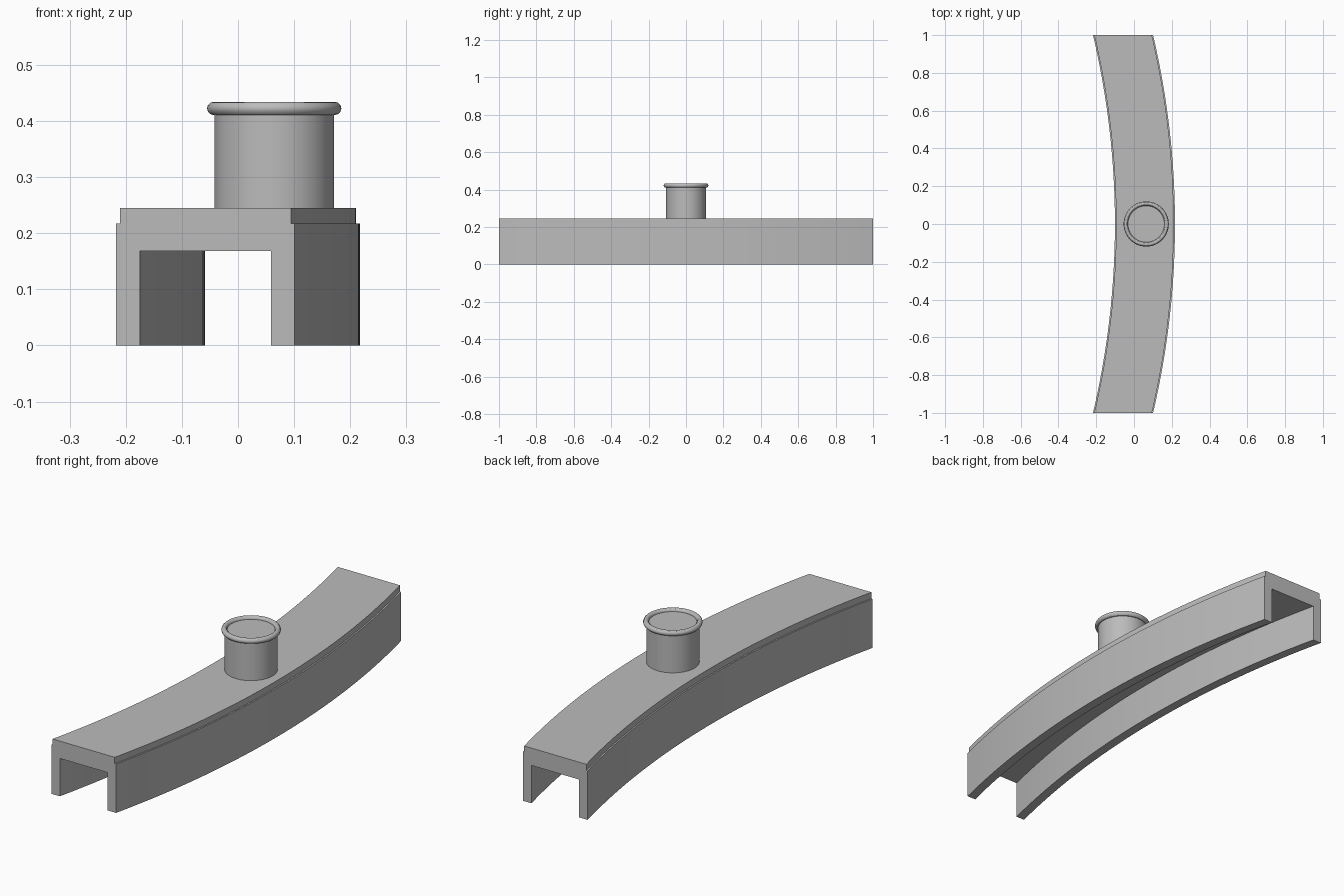
import bpy
import bmesh
import math

cube = bpy.data.objects.get("Cube")
if cube:
    bpy.data.objects.remove(cube, do_unlink=True)

grey = bpy.data.materials.new("plain grey")
grey.use_nodes = True
colour = (0.5, 0.5, 0.5, 1)
grey.diffuse_color = colour
grey.node_tree.nodes["Principled BSDF"].inputs["Base Color"].default_value = colour


def finish(obj, name):
    obj.name = name
    obj.data.materials.clear()
    obj.data.materials.append(grey)
    bpy.ops.object.select_all(action="DESELECT")
    obj.select_set(True)
    bpy.context.view_layer.objects.active = obj
    bpy.ops.object.shade_smooth_by_angle(angle=math.radians(30))


# Curved channel: an upside-down U section with a stepped top, swept along an arc
HALF, WALL, STEP = 0.159, 0.042, 0.0065
CENTRE, SAG, SEGMENTS = 0.058, 0.116, 40
RADIUS = (1 + SAG ** 2) / (2 * SAG)

half_profile = [(HALF - WALL, 0.168), (HALF - WALL, 0), (HALF, 0),
                (HALF, 0.217), (HALF - STEP, 0.217), (HALF - STEP, 0.245)]
profile = half_profile + [(-x, z) for x, z in reversed(half_profile)]

bm = bmesh.new()
rings = []
for i in range(SEGMENTS + 1):
    y = -1 + 2 * i / SEGMENTS
    shift = CENTRE - RADIUS + math.sqrt(RADIUS ** 2 - y ** 2)
    rings.append([bm.verts.new((x + shift, y, z)) for x, z in profile])
n = len(profile)
for a, b in zip(rings, rings[1:]):
    for j in range(n):
        k = (j + 1) % n
        bm.faces.new((a[j], a[k], b[k], b[j]))
bm.faces.new(rings[0])
bm.faces.new(rings[-1])
bmesh.ops.recalc_face_normals(bm, faces=bm.faces)
mesh = bpy.data.meshes.new("curved_channel")
bm.to_mesh(mesh)
bm.free()
channel = bpy.data.objects.new("curved_channel", mesh)
bpy.context.collection.objects.link(channel)
finish(channel, "curved_channel")

# Round spout standing on the channel, with a beaded rim
SPOUT_X, SPOUT_R, RIM_Z, BASE_Z = 0.0645, 0.1065, 0.4225, 0.24
bpy.ops.mesh.primitive_cylinder_add(
    vertices=64, radius=SPOUT_R, depth=RIM_Z - BASE_Z,
    location=(SPOUT_X, 0, (RIM_Z + BASE_Z) / 2))
finish(bpy.context.object, "spout")

bpy.ops.mesh.primitive_torus_add(
    major_segments=64, minor_segments=12, major_radius=0.108,
    minor_radius=0.0117, location=(SPOUT_X, 0, RIM_Z))
finish(bpy.context.object, "spout_rim")
